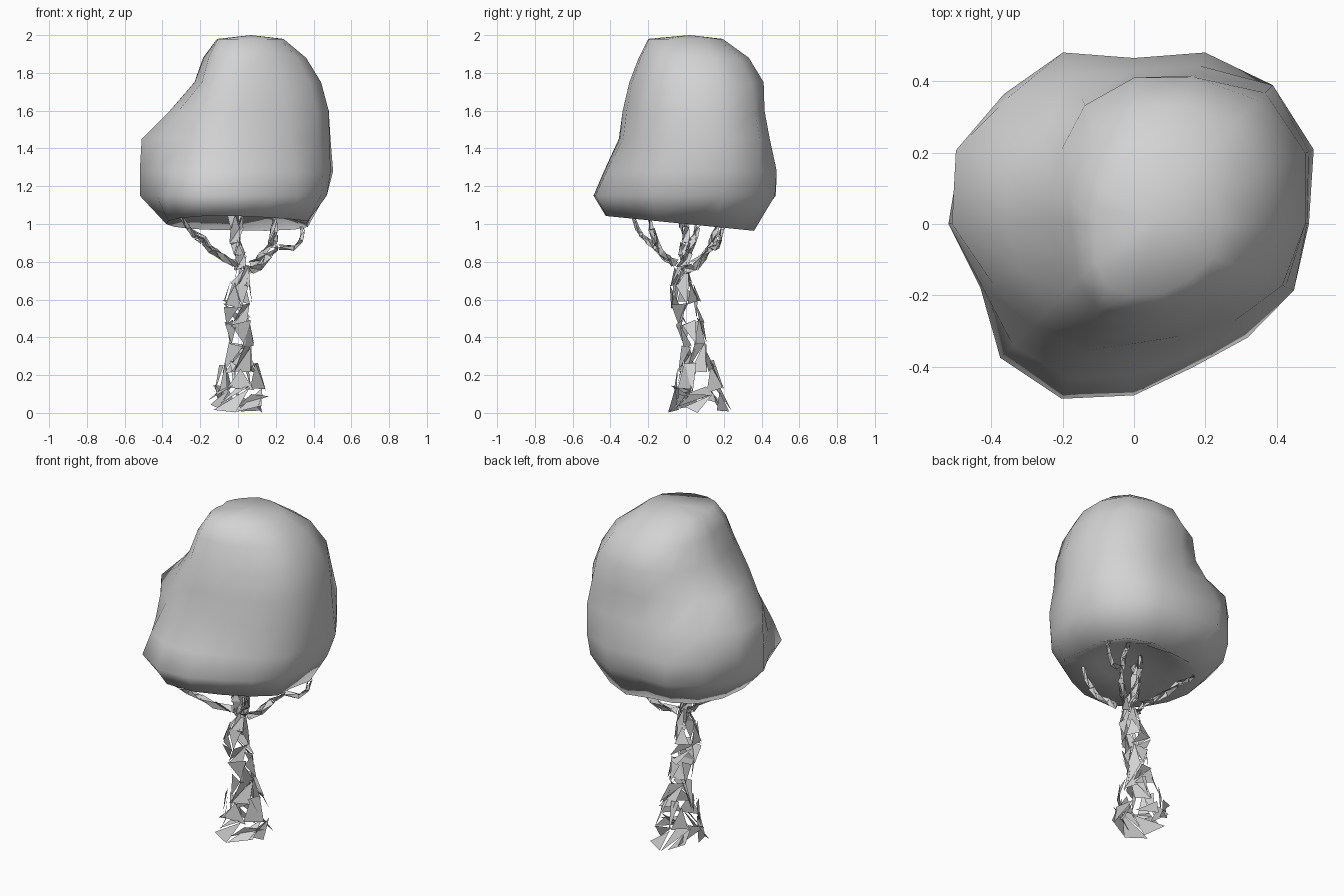
import bpy, math, random
from mathutils import Vector

random.seed(11)

grey = bpy.data.materials.new("light_grey")
grey.diffuse_color = (0.65, 0.65, 0.65, 1)


def add_mesh(name, verts, faces, smooth=False):
    me = bpy.data.meshes.new(name)
    me.from_pydata(verts, [], faces)
    me.materials.append(grey)
    for p in me.polygons:
        p.use_smooth = smooth
    ob = bpy.data.objects.new(name, me)
    bpy.context.collection.objects.link(ob)
    return ob


# Canopy: lumpy loft, each row is a height and the radius every 22.5 degrees from +x
N = 16
rows = [
    (1.00, (.36, .40, .42, .39, .33, .34, .36, .37, .38, .40, .44, .46, .42, .38, .38, .40)),
    (1.15, (.47, .50, .53, .51, .465, .515, .515, .51, .52, .466, .53, .53, .48, .434, .45, .475)),
    (1.28, (.49, .545, .55, .52, .465, .52, .515, .527, .52, .46, .48, .47, .42, .40, .43, .485)),
    (1.45, (.485, .53, .55, .48, .43, .455, .50, .54, .51, .43, .40, .385, .35, .36, .39, .46)),
    (1.60, (.48, .52, .52, .45, .40, .38, .37, .39, .36, .34, .35, .36, .335, .34, .37, .45)),
    (1.75, (.44, .47, .49, .445, .41, .36, .29, .25, .23, .22, .27, .31, .30, .31, .33, .41)),
    (1.88, (.36, .39, .40, .36, .33, .28, .22, .20, .18, .18, .22, .26, .25, .26, .28, .34)),
    (1.98, (.24, .25, .24, .21, .19, .15, .13, .12, .10, .12, .15, .19, .20, .21, .22, .24)),
]
verts = []
for i in range(N):                       # raised underside ring
    a = 2 * math.pi * i / N
    verts.append((.2 * math.cos(a), .2 * math.sin(a), 1.06))
for z, radii in rows:
    for i, r in enumerate(radii):
        a = 2 * math.pi * i / N
        x, y = r * math.cos(a), r * math.sin(a)
        tilt = -0.1 * y if z < 1.1 else 0
        verts.append((x, y, z + tilt))
faces = []
for k in range(len(rows)):
    for i in range(N):
        j = (i + 1) % N
        faces.append((k * N + i, k * N + j, k * N + N + j, k * N + N + i))
last = len(rows) * N
verts += [(0.07, 0.02, 2.0), (0, 0, 1.07)]
for i in range(N):
    j = (i + 1) % N
    faces.append((last + i, last + j, len(verts) - 2))
    faces.append((j, i, len(verts) - 1))
add_mesh("canopy", verts, faces, True)


# Bark: a tube broken up into loose flat shards
def sample(path, t):
    f = t * (len(path) - 1)
    i = min(int(f), len(path) - 2)
    return [a + (b - a) * (f - i) for a, b in zip(path[i], path[i + 1])]


def shard_tube(name, path, sides, steps, keep, jitter):
    def ring_point(s, k):
        x, y, z, r = sample(path, s / steps)
        x2, y2, z2, _ = sample(path, min(1, s / steps + .02))
        x1, y1, z1, _ = sample(path, max(0, s / steps - .02))
        d = Vector((x2 - x1, y2 - y1, z2 - z1)).normalized()
        u = d.cross(Vector((0, 1, 0.3))).normalized()
        v = d.cross(u)
        a = 2 * math.pi * (k + .5 * (s % 2)) / sides
        return Vector((x, y, z)) + (u * math.cos(a) + v * math.sin(a)) * r

    verts, faces = [], []
    for s in range(steps):
        r = sample(path, (s + .5) / steps)[3]
        for k in range(sides):
            q = [ring_point(s, k), ring_point(s, k + 1),
                 ring_point(s + 1, k + 1), ring_point(s + 1, k)]
            for tri in ((q[0], q[1], q[2]), (q[0], q[2], q[3])):
                if random.random() > keep:
                    continue
                n = len(verts)
                for p in tri:
                    p = p + Vector([random.uniform(-1, 1) for _ in range(3)]) * r * jitter
                    p.z = max(p.z, 0.0)
                    verts.append(p)
                faces.append((n, n + 1, n + 2))
    add_mesh(name, verts, faces)


# Roots and trunk
shard_tube("trunk_base", [(0, .07, .03, .15), (.01, .07, .12, .135), (.01, .06, .26, .09)],
           8, 2, .68, .2)
shard_tube("trunk", [(.01, .06, .22, .09), (.01, .04, .36, .065), (0, .02, .48, .07),
                     (-.01, .0, .58, .075), (.01, -.02, .68, .055), (.03, -.02, .78, .035)],
           5, 5, .8, .22)

# Stems and branches reaching into the canopy
branches = {
    "centre_stem": [(.02, -.02, .76, .035), (-.01, 0, .9, .03), (-.03, -.02, 1.06, .025)],
    "rear_stem": [(.03, -.01, .78, .022), (.0, .04, .92, .02), (.02, .08, 1.06, .016)],
    "right_branch": [(.06, .0, .75, .022), (.14, .07, .79, .022), (.2, .13, .88, .018),
                     (.31, .17, .87, .015), (.35, .19, .95, .013), (.33, .2, 1.02, .01)],
    "right_upper_branch": [(.19, .12, .87, .016), (.2, .15, .95, .016), (.19, .19, 1.05, .014)],
    "left_branch": [(-.01, -.05, .79, .02), (-.12, -.13, .84, .02), (-.19, -.2, .91, .017),
                    (-.25, -.25, .95, .014), (-.3, -.28, 1.04, .011)],
    "back_left_branch": [(-.02, .03, .79, .02), (-.1, .1, .83, .02), (-.18, .16, .92, .017),
                         (-.26, .19, .97, .014), (-.29, .2, 1.04, .01)],
    "front_branch": [(.07, -.06, .79, .02), (.13, -.12, .83, .018), (.18, -.17, .92, .017),
                     (.2, -.2, 1.05, .013)],
}
for name, path in branches.items():
    shard_tube(name, path, 3, len(path) + 1, .8, .25)
